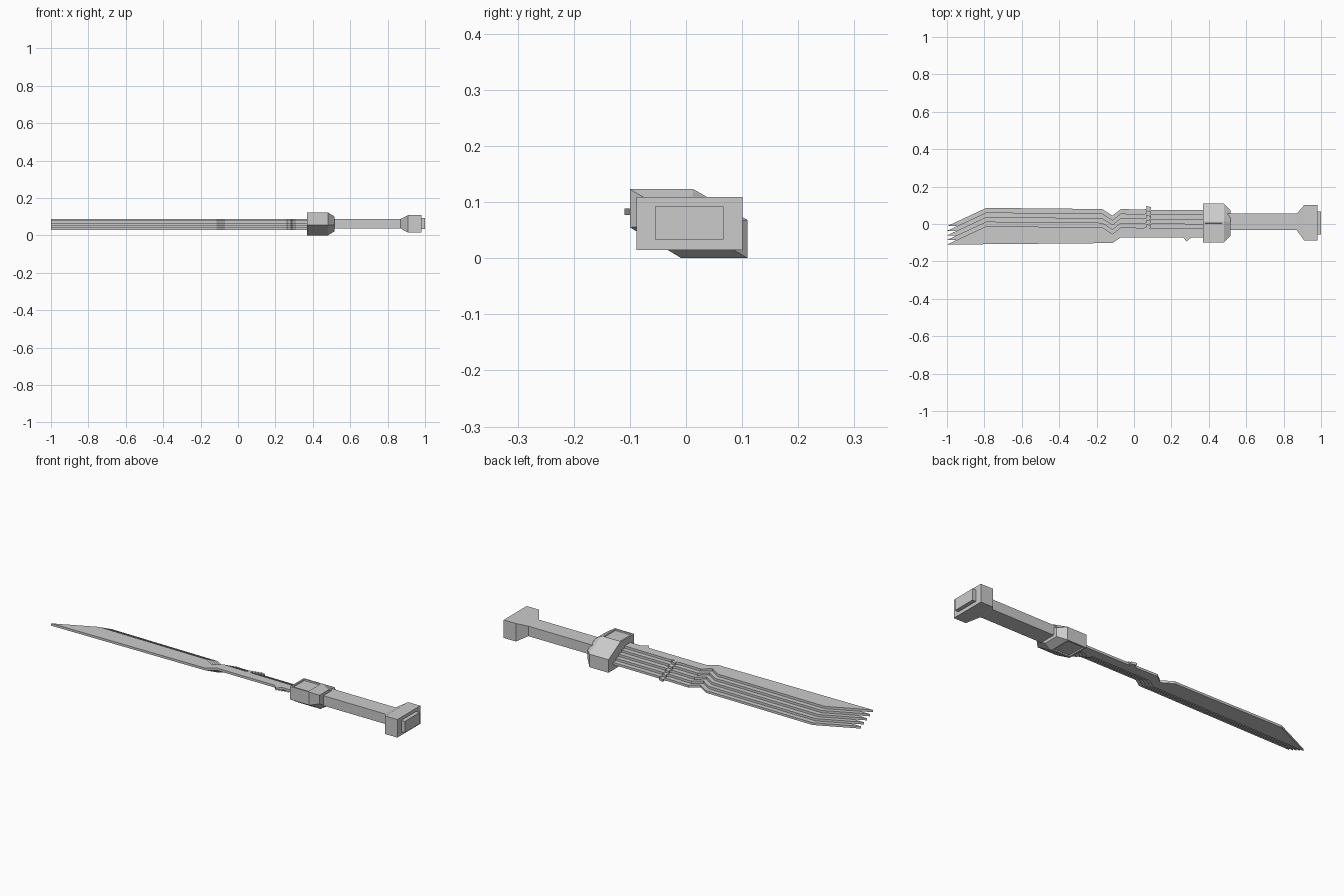
import bpy, bmesh
from mathutils import Vector

if "Cube" in bpy.data.objects:
    bpy.data.objects.remove(bpy.data.objects["Cube"])

MID_Z = 0.0615


def finish(bm, name):
    bmesh.ops.recalc_face_normals(bm, faces=bm.faces)
    me = bpy.data.meshes.new(name)
    bm.to_mesh(me)
    bm.free()
    ob = bpy.data.objects.new(name, me)
    bpy.context.collection.objects.link(ob)
    return ob


def loft(bm, rings):
    """Skin a list of equal-length point rings and cap both ends."""
    vs = [[bm.verts.new(p) for p in r] for r in rings]
    n = len(vs[0])
    for a, b in zip(vs, vs[1:]):
        for i in range(n):
            j = (i + 1) % n
            bm.faces.new((a[i], a[j], b[j], b[i]))
    bm.faces.new(vs[0][::-1])
    bm.faces.new(vs[-1])


def rect(x, y0, y1, z0, z1):
    return [(x, y0, z0), (x, y1, z0), (x, y1, z1), (x, y0, z1)]


# Blade: five identical plates, each one higher and shifted sideways
plate = [(-1, -0.012), (-0.115, -0.004), (-0.07, 0.027), (0.262, 0.027),
         (0.283, 0.004), (0.295, 0.018), (0.31, 0.027), (0.40, 0.027),
         (0.40, 0.074), (0.095, 0.076), (0.085, 0.07), (0.092, 0.09),
         (0.065, 0.097), (0.068, 0.082), (0.05, 0.077), (-0.07, 0.08),
         (-0.115, 0.045), (-0.17, 0.08), (-0.79, 0.086)]
LAYERS, THICK, SHIFT = 5, 0.012, 0.0245
for k in range(LAYERS):
    z = 0.029 + k * THICK
    bm = bmesh.new()
    loft(bm, [[(x, y - k * SHIFT, h) for x, y in plate] for h in (z, z + THICK)])
    finish(bm, f"blade_plate_{k + 1}")

# Guard: box with two opposite corners cut, tapering to the handle
section = [(-0.10, 0.123), (0.013, 0.123), (0.11, 0.068),
           (0.11, 0.0), (-0.008, 0.0), (-0.10, 0.055)]


def guard_ring(x, s):
    return [(x, 0.005 + (y - 0.005) * s, MID_Z + (z - MID_Z) * s) for y, z in section]


bm = bmesh.new()
loft(bm, [guard_ring(0.37, 1), guard_ring(0.48, 1), guard_ring(0.515, 0.66)])
bmesh.ops.recalc_face_normals(bm, faces=bm.faces)
# Recessed panels on the flat top and bottom
for sign in (1, -1):
    face = [f for f in bm.faces if f.normal.z * sign > 0.99]
    bmesh.ops.inset_individual(bm, faces=face, thickness=0.012)
    bmesh.ops.inset_individual(bm, faces=face, thickness=0.002)
    bmesh.ops.translate(bm, verts=face[0].verts, vec=Vector((0, 0, -0.006 * sign)))
finish(bm, "guard")

# Handle
bm = bmesh.new()
loft(bm, [rect(0.50, -0.033, 0.055, 0.036, 0.088), rect(0.88, -0.033, 0.055, 0.036, 0.088)])
finish(bm, "handle")

# Pommel: flares out from the handle, then a small end cap
bm = bmesh.new()
loft(bm, [rect(0.87, -0.033, 0.055, 0.036, 0.088),
          rect(0.91, -0.088, 0.101, 0.015, 0.109),
          rect(0.98, -0.088, 0.101, 0.015, 0.109)])
finish(bm, "pommel")
bm = bmesh.new()
loft(bm, [rect(0.975, -0.055, 0.067, 0.033, 0.092), rect(1.0, -0.055, 0.067, 0.033, 0.092)])
finish(bm, "pommel_cap")
